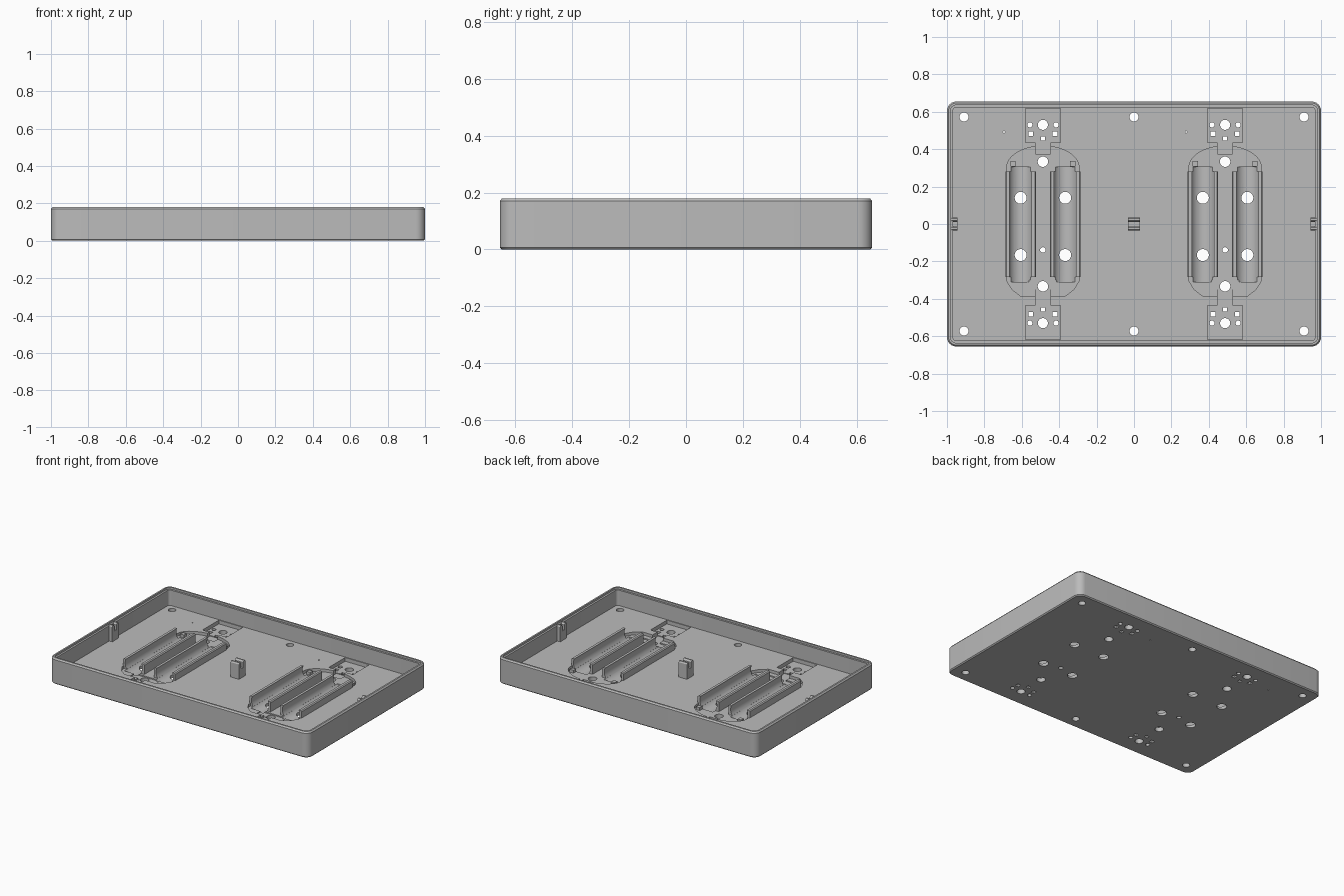
import bpy, bmesh, math
from mathutils import Matrix

if "Cube" in bpy.data.objects:
    bpy.data.objects.remove(bpy.data.objects["Cube"])

grey = bpy.data.materials.new("plain grey")
grey.diffuse_color = (0.5, 0.5, 0.5, 1)
grey.use_nodes = True
grey.node_tree.nodes["Principled BSDF"].inputs["Base Color"].default_value = grey.diffuse_color
scene = bpy.context.scene.collection
FLOOR = 0.06          # top of the tray floor
RECESS = 0.04         # floor of the holder recess
TROUGH_R, TROUGH_Z = 0.066, 0.08


def finish(name, bm, coll=scene):
    bmesh.ops.recalc_face_normals(bm, faces=bm.faces)
    me = bpy.data.meshes.new(name)
    bm.to_mesh(me)
    bm.free()
    me.materials.append(grey)
    ob = bpy.data.objects.new(name, me)
    coll.objects.link(ob)
    return ob


def loft(name, rings, coll=scene):
    """Skin a list of equal-length rings and cap both ends."""
    bm = bmesh.new()
    vs = [[bm.verts.new(p) for p in r] for r in rings]
    n = len(rings[0])
    for a, b in zip(vs, vs[1:]):
        for i in range(n):
            j = (i + 1) % n
            bm.faces.new((a[i], a[j], b[j], b[i]))
    bm.faces.new(vs[0])
    bm.faces.new(vs[-1])
    return finish(name, bm, coll)


def prism_z(name, pts, z0, z1, coll=scene):
    return loft(name, [[(x, y, z) for x, y in pts] for z in (z0, z1)], coll)


def box(name, x0, x1, y0, y1, z0, z1, coll=scene):
    return prism_z(name, [(x0, y0), (x1, y0), (x1, y1), (x0, y1)], z0, z1, coll)


def hole(x, y, r, coll, n=24):
    pts = [(x + r * math.cos(math.tau * (i + .5) / n),
            y + r * math.sin(math.tau * (i + .5) / n)) for i in range(n)]
    return prism_z("hole_cutter", pts, -0.05, 0.1, coll)


def rounded_ring(inset, z, hx=1.0, hy=0.655, radius=0.05, seg=6):
    r = radius - inset
    ring = []
    for k, (sx, sy) in enumerate(((1, 1), (-1, 1), (-1, -1), (1, -1))):
        for i in range(seg + 1):
            a = math.pi / 2 * (k + i / seg)
            ring.append((sx * (hx - radius) + r * math.cos(a),
                         sy * (hy - radius) + r * math.sin(a), z))
    return ring


# Tray shell with chamfered edges and a stepped rim
tray = loft("tray", [rounded_ring(i, z) for i, z in (
    (.007, 0), (0, .007), (0, .17), (.008, .18), (.019, .18),
    (.019, .167), (.032, .167), (.032, FLOOR))])

pockets = bpy.data.collections.new("pocket_cutters")
troughs = bpy.data.collections.new("trough_cutters")
holes = bpy.data.collections.new("hole_cutters")
for c in (pockets, troughs, holes):
    scene.children.link(c)

# Screw holes along the front and back edges
for x in (-.909, 0, .909):
    for s in (-1, 1):
        hole(x, .572 * s, .024, holes)

for cx, side in ((-.487, "left"), (.487, "right")):
    # Recess with a round back end and a clipped front end
    arc = [(cx + .193 * math.cos(math.pi * i / 24),
            .303 + .114 * math.sin(math.pi * i / 24)) for i in range(25)]
    outline = arc + [(cx - .193, -.305), (cx - .165, -.35), (cx - .12, -.385),
                     (cx + .12, -.385), (cx + .165, -.35), (cx + .193, -.305)]
    prism_z("recess_cutter", outline, RECESS, .12, pockets)
    # Contact pockets, wire notches and their holes at both ends
    for s in (-1, 1):
        y0, y1 = sorted((.437 * s, .617 * s))
        box("contact_cutter", cx - .093, cx + .093, y0, y1, .034, .13, pockets)
        y0, y1 = sorted(((.375 if s > 0 else .35) * s, .445 * s))
        box("notch_cutter", cx - .04, cx + .04, y0, y1, .029, .14, pockets)
        hole(cx, .53 * s, .027, holes)
        hole(cx, .333 * s, .028, holes)
        hole(cx, .457 * s, .016, holes, 4)
        for m in (-1, 1):
            hole(cx + .07 * m, .53 * s, .014, holes, 16)
            hole(cx + .065 * m, .482 * s, .018, holes, 4)
    box("front_slot_cutter", cx - .098, cx + .098, -.35, -.30, .032, .15, pockets)
    hole(cx, -.139, .015, holes, 16)
    hole(cx - .208, .492, .005, holes, 8)

    for m in (-1, 1):
        tx = cx + .119 * m
        # Round cell trough with two drain holes
        bm = bmesh.new()
        bmesh.ops.create_cone(bm, cap_ends=True, segments=48, radius1=TROUGH_R,
                              radius2=TROUGH_R, depth=.615,
                              matrix=Matrix.Translation((tx, -.003, TROUGH_Z))
                              @ Matrix.Rotation(math.pi / 2, 4, 'X'))
        finish("trough_cutter", bm, troughs)
        hole(tx, .14, .032, holes)
        hole(tx, -.166, .032, holes)

        # Gripping rails on both sides of the trough
        for r in (-1, 1):
            prof = [(.082, .03), (.082, .104), (.076, .11)]
            for i in range(9):
                a = math.radians(27 - 64 * i / 8)
                prof.append((TROUGH_R * math.cos(a),
                             TROUGH_Z + TROUGH_R * math.sin(a)))
            prof.append((prof[-1][0] + .004, .03))
            loft(f"{side}_cell_rail", [[(tx + r * x, y, z) for x, z in prof]
                                       for y in (-.283, .28)])
        # Small stop block at the back of the recess
        box(f"{side}_stop_block", cx + .16 * m - .014, cx + .16 * m + .014,
            .308, .336, RECESS - .005, FLOOR)

# Cut the tray in stages
bpy.context.view_layer.objects.active = tray
for coll in (pockets, troughs, holes):
    mod = tray.modifiers.new(coll.name, 'BOOLEAN')
    mod.operation = 'DIFFERENCE'
    mod.operand_type = 'COLLECTION'
    mod.collection = coll
    mod.solver = 'EXACT'
    mod.use_self = True
    bpy.ops.object.modifier_apply(modifier=mod.name)
for coll in (pockets, troughs, holes):
    for ob in list(coll.objects):
        bpy.data.objects.remove(ob)
    bpy.data.collections.remove(coll)

# Slotted snap posts in the middle and on both side walls
post = [(-.035, FLOOR - .01), (.035, FLOOR - .01), (.035, .163), (.029, .172),
        (.02, .172), (.011, .16), (.011, .125), (-.011, .125), (-.011, .16),
        (-.02, .172), (-.029, .172), (-.035, .163)]
for name, x0, x1 in (("middle_post", -.032, .032),
                     ("left_post", -.975, -.945), ("right_post", .945, .975)):
    loft(name, [[(x, y, z) for y, z in post] for x in (x0, x1)])

# Smooth shading with sharp edges kept
for ob in scene.objects:
    ob.select_set(True)
bpy.ops.object.shade_smooth_by_angle(angle=math.radians(30))
